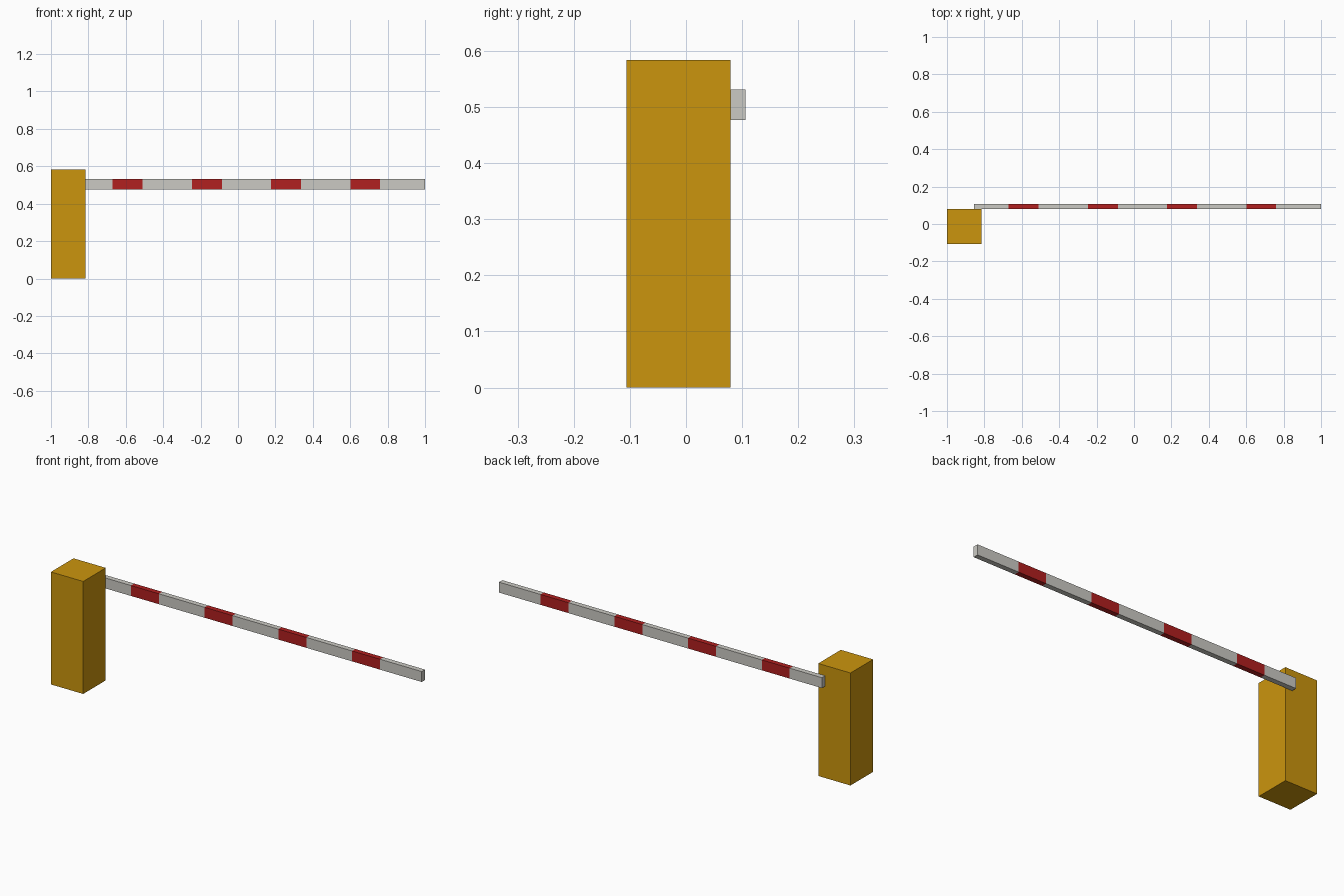
import bpy
import bmesh
from mathutils import Vector

old = bpy.data.objects.get("Cube")
if old:
    bpy.data.objects.remove(old, do_unlink=True)


def material(name, rgb):
    m = bpy.data.materials.new(name)
    m.use_nodes = True
    m.diffuse_color = (*rgb, 1)
    m.node_tree.nodes["Principled BSDF"].inputs["Base Color"].default_value = (*rgb, 1)
    return m


yellow = material("amber_yellow", (0.60, 0.30, 0.004))
white = material("off_white", (0.60, 0.59, 0.55))
red = material("signal_red", (0.44, 0.014, 0.014))


def box_mesh(lo, hi):
    lo, hi = Vector(lo), Vector(hi)
    bm = bmesh.new()
    bmesh.ops.create_cube(bm, size=1)
    bmesh.ops.scale(bm, vec=hi - lo, verts=bm.verts)
    bmesh.ops.translate(bm, vec=(lo + hi) / 2, verts=bm.verts)
    return bm


def finish(name, bm, *mats):
    mesh = bpy.data.meshes.new(name)
    bm.to_mesh(mesh)
    bm.free()
    for m in mats:
        mesh.materials.append(m)
    ob = bpy.data.objects.new(name, mesh)
    bpy.context.collection.objects.link(ob)


# Square cabinet holding the barrier
finish("barrier_post", box_mesh((-1, -0.106, 0), (-0.815, 0.079, 0.584)), yellow)

# Long boom on the back of the post, cut at the edges of its red bands
bands = [(-0.67 + i * 0.4235, -0.51 + i * 0.4235) for i in range(4)]
arm = box_mesh((-0.855, 0.079, 0.477), (1, 0.106, 0.531))
for band in bands:
    for x in band:
        bmesh.ops.bisect_plane(arm, geom=arm.verts[:] + arm.edges[:] + arm.faces[:],
                               plane_co=(x, 0, 0), plane_no=(1, 0, 0))
for f in arm.faces:
    x = f.calc_center_median().x
    f.material_index = int(any(a < x < b for a, b in bands))
finish("barrier_arm", arm, white, red)
